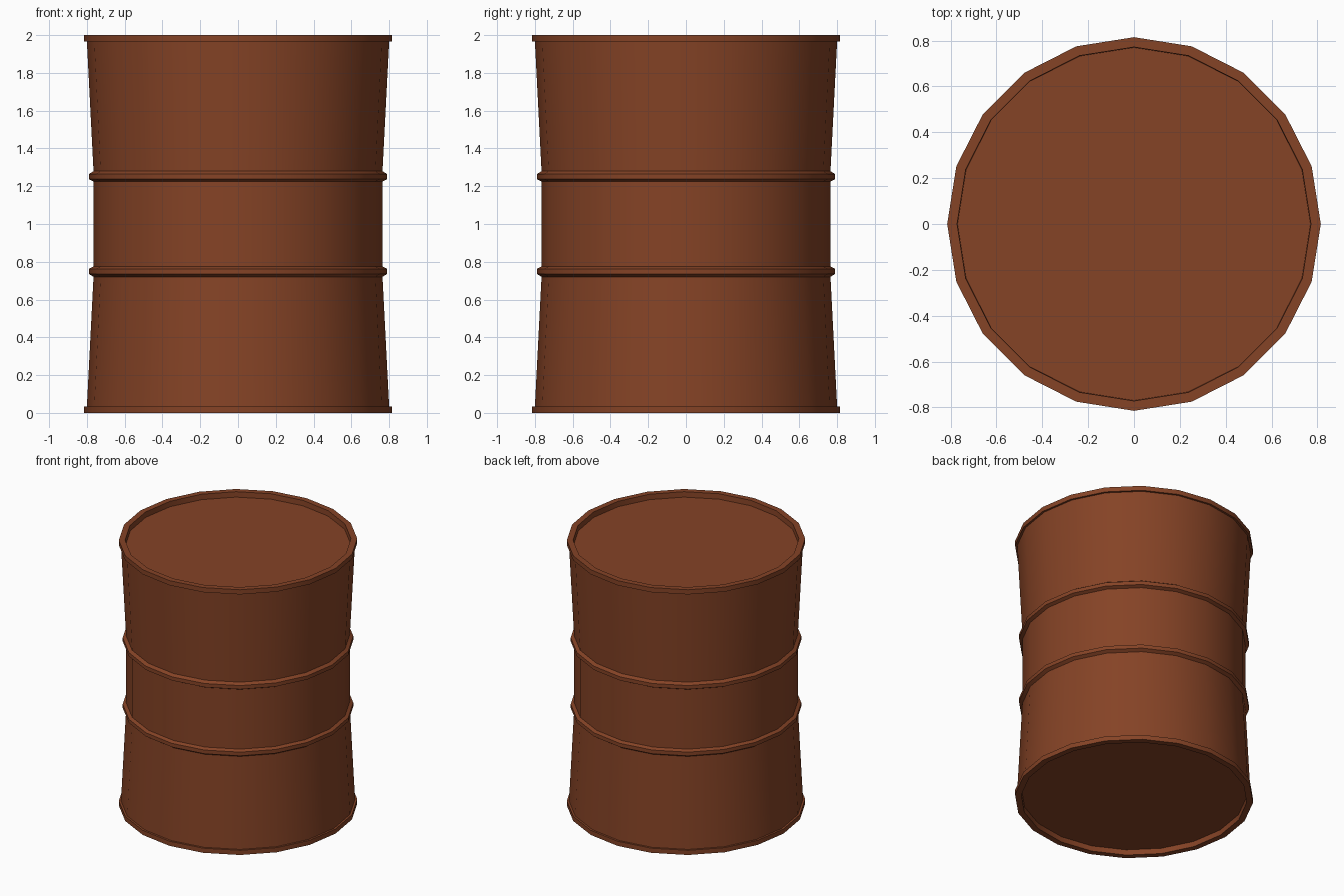
import bpy, bmesh, math

if "Cube" in bpy.data.objects:
    bpy.data.objects.remove(bpy.data.objects["Cube"])

SIDES = 20

rust = bpy.data.materials.new("rust_brown")
rust.diffuse_color = (0.235, 0.056, 0.019, 1)
rust.use_nodes = True
rust.node_tree.nodes["Principled BSDF"].inputs["Base Color"].default_value = rust.diffuse_color

# Half profile (radius, height) from mid height up: wall, hoop, flared wall, rim, recessed lid
upper = [(0.765, 1.225), (0.788, 1.237), (0.788, 1.265), (0.765, 1.28),
         (0.80, 1.965), (0.815, 1.965), (0.815, 2.0), (0.772, 2.0), (0.77, 1.96)]
lower = [(r, 2 - z) for r, z in reversed(upper)]


def lathe(name, profile):
    """Revolve a profile around z and close both ends with flat discs."""
    bm = bmesh.new()
    rings = []
    for r, z in profile:
        rings.append([bm.verts.new((r * math.cos(2 * math.pi * i / SIDES),
                                    r * math.sin(2 * math.pi * i / SIDES), z))
                      for i in range(SIDES)])
    for a, b in zip(rings, rings[1:]):
        for i in range(SIDES):
            j = (i + 1) % SIDES
            bm.faces.new((a[i], a[j], b[j], b[i]))
    bm.faces.new(rings[0][::-1])
    bm.faces.new(rings[-1])
    bmesh.ops.recalc_face_normals(bm, faces=bm.faces)
    mesh = bpy.data.meshes.new(name)
    bm.to_mesh(mesh)
    bm.free()
    mesh.materials.append(rust)
    obj = bpy.data.objects.new(name, mesh)
    bpy.context.collection.objects.link(obj)
    return obj


# Barrel: walls, hoops, rims and both lids in one turned shell
barrel = lathe("barrel", lower + upper)
bpy.context.view_layer.objects.active = barrel
barrel.select_set(True)
bpy.ops.object.shade_smooth_by_angle(angle=math.radians(25))
